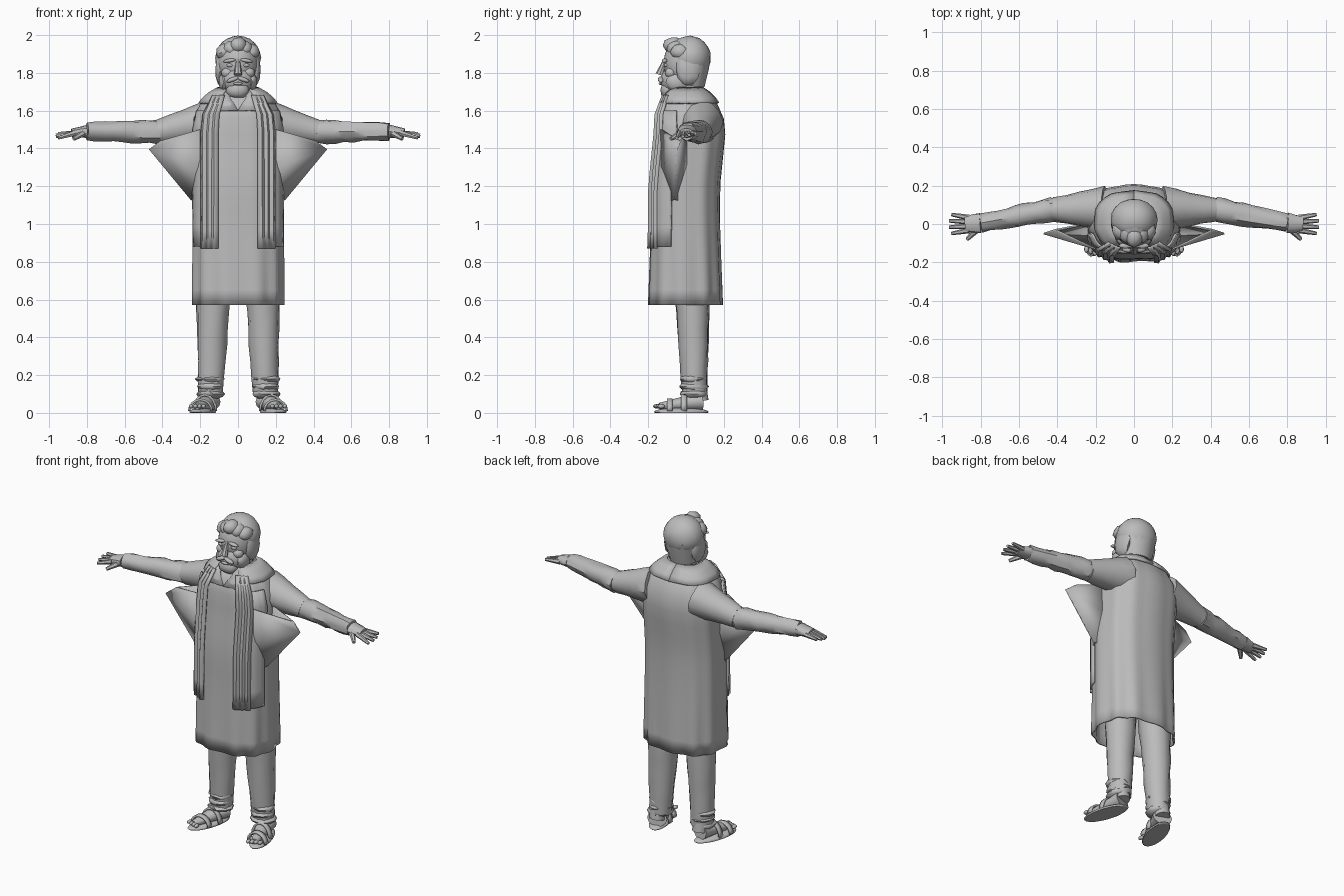
import bpy, bmesh, math, random
from mathutils import Vector, Matrix

random.seed(4)
if "Cube" in bpy.data.objects:
    bpy.data.objects.remove(bpy.data.objects["Cube"])

colour = (.5, .5, .5, 1)
grey = bpy.data.materials.new("plain_grey")
grey.use_nodes = True
grey.diffuse_color = colour
grey.node_tree.nodes["Principled BSDF"].inputs["Base Color"].default_value = colour


def finish(name, bm):
    bmesh.ops.recalc_face_normals(bm, faces=bm.faces)
    mesh = bpy.data.meshes.new(name)
    bm.to_mesh(mesh)
    bm.free()
    part = bpy.data.objects.new(name, mesh)
    bpy.context.collection.objects.link(part)
    mesh.materials.append(grey)
    bpy.ops.object.select_all(action="DESELECT")
    part.select_set(True)
    bpy.context.view_layer.objects.active = part
    bpy.ops.object.shade_smooth_by_angle(angle=math.radians(40))
    return part


def skin(bm, rows):
    """Bridge neighbouring rows of points with quads and return the vertices."""
    grid = [[bm.verts.new(point) for point in row] for row in rows]
    for lower, upper in zip(grid, grid[1:]):
        for i in range(len(lower) - 1):
            bm.faces.new((lower[i], lower[i + 1], upper[i + 1], upper[i]))
    return grid


def sheet(name, rows, thickness=.012):
    bm = bmesh.new()
    skin(bm, rows)
    bmesh.ops.remove_doubles(bm, verts=bm.verts, dist=.0001)
    part = finish(name, bm)
    solid = part.modifiers.new("thickness", "SOLIDIFY")
    solid.thickness = thickness
    solid.offset = 0


def limb(name, start, end, start_radius, end_radius, steps=1, crumple=0, widen=1, sides=12):
    """Tapered tube between two points, with optional random wrinkles."""
    start, end = Vector(start), Vector(end)
    turn = (end - start).to_track_quat("Z", "Y")
    bm = bmesh.new()
    rows = []
    for step in range(steps + 1):
        t = step / steps
        row = []
        for i in range(sides):
            a = math.tau * i / sides
            r = start_radius + (end_radius - start_radius) * t
            r *= 1 + random.uniform(-crumple, crumple)
            row.append(start.lerp(end, t) + turn @ Vector((r * widen * math.cos(a), r * math.sin(a), 0)))
        rows.append(row + row[:1])
    grid = skin(bm, rows)
    bm.faces.new(grid[0][:-1])
    bm.faces.new(grid[-1][:-1])
    bmesh.ops.remove_doubles(bm, verts=bm.verts, dist=.0001)
    finish(name, bm)


def lump(name, centre, size, turn=0, axis="Y", rough=0, detail=2):
    """Rounded mass, flattened where it meets the ground."""
    bm = bmesh.new()
    bmesh.ops.create_icosphere(bm, subdivisions=detail, radius=1)
    for vert in bm.verts:
        vert.co *= 1 + random.uniform(-rough, rough)
    bm.transform(Matrix.Translation(centre) @ Matrix.Rotation(turn, 4, axis) @ Matrix.Diagonal((*size, 1)))
    for vert in bm.verts:
        vert.co.z = max(vert.co.z, 0)
    finish(name, bm)


def body(z, degrees, grow=0):
    """Point on the torso, or the given distance outside it, at a height and bearing."""
    a = math.radians(degrees)
    c, s = math.cos(a), math.sin(a)
    shoulder = min(max(z - 1.5, 0) / .22, 1)
    shrink = math.sqrt(1 - .85 * shoulder ** 2)
    skirt = max(1 - z, 0)
    pleat = 1 + (.015 + .04 * skirt) * math.cos(11 * a + z)
    wide = .237 * shrink * pleat + grow
    deep = (.178 + .03 * skirt) * shrink * pleat + grow
    centre = .1 * max(min(z, 1.5) - 1.2, 0) - .02 * shoulder - .004
    return (wide * math.copysign(abs(c) ** .8, c), centre + deep * math.copysign(abs(s) ** .8, s), z)


def span(low, high, count):
    return [low + (high - low) * i / (count - 1) for i in range(count)]


# Long pleated tunic with an open hem, and the neck
sheet("tunic", [[body(z, a) for a in span(0, 360, 61)] for z in span(.57, 1.72, 15)], .008)
limb("neck", (0, .01, 1.6), (0, .01, 1.8), .08, .075)

for side, tag in ((1, "left_"), (-1, "right_")):
    def at(x, y, z):
        return Vector((x * side, y, z))

    # Sleeve, crumpled towards the cuff
    elbow, wrist = at(.42, .075, 1.488), at(.8, .005, 1.49)
    limb(tag + "upper_sleeve", at(.15, .08, 1.54), elbow, .115, .063, steps=4, crumple=.04)
    lump(tag + "elbow", elbow, (.064, .062, .062))
    limb(tag + "lower_sleeve", elbow, wrist, .064, .047, steps=8, crumple=.1)

    # Hand and spread fingers
    palm = at(.88, 0, 1.482)
    limb(tag + "hand", wrist, palm, .034, .024, steps=2, crumple=.06, widen=1.6)
    for i in range(4):
        spread = i - 1.5
        reach = .09 - .012 * abs(spread)
        limb(tag + "finger", palm + at(-.02, spread * .022, 0),
             palm + at(reach, spread * .033, spread * .008 - .015), .016, .009, sides=6)
    limb(tag + "thumb", at(.82, -.03, 1.48), at(.87, -.08, 1.45), .018, .01, sides=6)

    # Shawl over the front and side, with a folded scarf hanging on it
    sheet(tag + "shawl", [[at(*body(z, a, .012)) for a in span(-68, -18, 8)] for z in span(.88, 1.6, 8)])
    sheet(tag + "scarf", [[at(*body(z, a, .016 + .009 * (i % 2))) for i, a in enumerate(span(-71, -45, 7))]
                          for z in span(.87, 1.68, 9)])
    sheet(tag + "neck_wrap", [[at(*body(z, a, .012)) for z in span(1.64, 1.72, 4)] for a in span(-66, 90, 12)])
    sheet(tag + "collar", [[at(*body(z, a, .005)) for a in span(-90 + lean, -50 + lean, 3)]
                           for z, lean in ((1.6, 0), (1.67, 10), (1.73, 20))])

    # Pointed drape below the arm, front and back layers meeting at the tip
    for layer, y in (("front", -.13), ("back", .01)):
        sheet(tag + "drape_" + layer, [[at(.2, y, 1.5), at(.41, -.03, 1.44)],
                                       [at(.2, y, 1.3), at(.47, -.05, 1.395)],
                                       [at(.2, y, 1.1), at(.25, -.06, 1.13)]], .008)

    # Trouser leg with bunched cuffs
    limb(tag + "trouser_leg", at(.125, .03, .8), at(.145, .045, .1), .1, .066, steps=8, crumple=.05)
    for i in range(3):
        lump(tag + "cuff_fold", at(.148, .04, .1 + .04 * i), (.072, .078, .028), turn=i - 1, axis="Z", rough=.06)

    # Foot in an open sandal, toes turned outward
    heel, toes = at(.15, .075, .06), at(.215, -.14, .035)
    splay = .28 * side
    limb(tag + "foot", heel, toes, .05, .018, steps=3, widen=1.2)
    limb(tag + "ankle", heel, heel + Vector((0, -.02, .1)), .045, .05)
    lump(tag + "sandal_sole", at(.187, -.025, .005), (.06, .15, .022), splay, "Z", detail=3)
    for t, height in ((.75, .06), (.4, .085)):
        middle = heel.lerp(toes, t)
        arch = [(.06 * math.cos(a), height * math.sin(a) + .01) for a in span(0, math.pi, 9)]
        sheet(tag + "strap", [[(middle.x + x, middle.y + shift, z) for x, z in arch] for shift in (-.015, .015)])
    for i in range(4):
        lump(tag + "toe", toes + at(.022 * (i - 1.5), .008 * i - .015, 0), (.012, .02, .012))

    # Paired features of the face, with hair over the ears
    lump(tag + "eye", at(.042, -.105, 1.84), (.02, .012, .01))
    lump(tag + "brow", at(.045, -.113, 1.865), (.036, .015, .01), turn=.15 * side)
    lump(tag + "moustache", at(.028, -.133, 1.765), (.036, .016, .012), turn=.35 * side)
    lump(tag + "cheek", at(.055, -.08, 1.8), (.035, .032, .03))
    lump(tag + "side_hair", at(.094, .01, 1.82), (.026, .065, .09), rough=.06)
    lump(tag + "side_beard", at(.075, -.05, 1.75), (.028, .055, .05), rough=.08)

# Head, bearded jaw and nose
lump("head", (0, 0, 1.85), (.11, .12, .14), detail=3)
lump("jaw", (0, -.05, 1.76), (.09, .085, .08), detail=3)
lump("beard", (0, -.09, 1.71), (.065, .048, .05), rough=.06)
limb("nose", (0, -.11, 1.87), (0, -.14, 1.79), .01, .022, sides=8)
lump("lower_lip", (0, -.135, 1.743), (.025, .01, .008))

# Hair: full at the back and swept across above the forehead
lump("hair_crown", (0, .022, 1.88), (.122, .11, .116), rough=.015, detail=3)
limb("hair_nape", (0, .04, 1.87), (0, .03, 1.73), .09, .068, steps=3, crumple=.03, widen=1.25)
for i in range(5):
    x = .035 * (i - 2)
    lump("fringe_lock", (x, abs(x) / 2 - .065, 1.945 - abs(x) / 2), (.045, .055, .045), turn=.5 - 5 * x, rough=.07)
